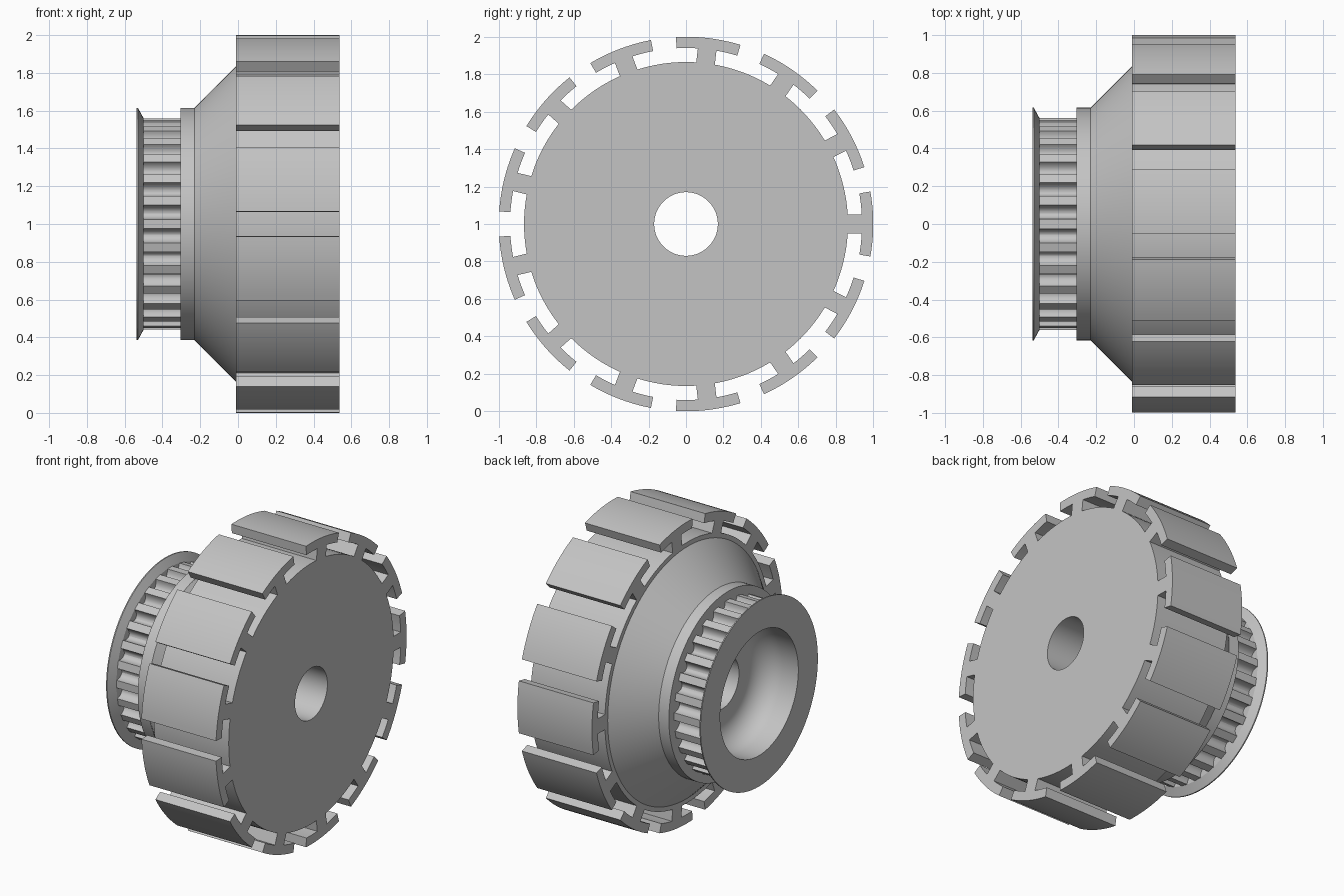
import bpy, bmesh
from math import sin, cos, asin, pi, radians, sqrt

cube = bpy.data.objects.get("Cube")
if cube:
    bpy.data.objects.remove(cube, do_unlink=True)

AXIS_Z = 1.0
FRONT, DRUM_BACK, REAR = 0.5375, -0.01, -0.5375   # stations along the x axis
GEAR_BACK, GEAR_FRONT = -0.50, -0.305

grey = bpy.data.materials.new("plain grey")
grey.use_nodes = True
grey.diffuse_color = (0.55, 0.55, 0.55, 1)
grey.node_tree.nodes["Principled BSDF"].inputs["Base Color"].default_value = (0.55, 0.55, 0.55, 1)


def finish(name, bm):
    bmesh.ops.recalc_face_normals(bm, faces=bm.faces)
    mesh = bpy.data.meshes.new(name)
    bm.to_mesh(mesh)
    bm.free()
    mesh.materials.append(grey)
    mesh.shade_smooth()
    mesh.set_sharp_from_angle(angle=radians(28))
    obj = bpy.data.objects.new(name, mesh)
    bpy.context.collection.objects.link(obj)
    return obj


def polar(r, a):
    return r * cos(a), r * sin(a)


def arc(r, a0, a1, n):
    return [polar(r, a0 + (a1 - a0) * i / n) for i in range(n + 1)]


def lathe(name, profile, steps=128):
    """Revolve a closed (x, radius) profile about the x axis."""
    bm = bmesh.new()
    rings = []
    for i in range(steps):
        c, s = polar(1, 2 * pi * i / steps)
        rings.append([bm.verts.new((x, r * c, AXIS_Z + r * s)) for x, r in profile])
    n = len(profile)
    for i in range(steps):
        a, b = rings[i], rings[(i + 1) % steps]
        for j in range(n):
            k = (j + 1) % n
            bm.faces.new((a[j], a[k], b[k], b[j]))
    return finish(name, bm)


def ring_of_prisms(name, outline, x0, x1, count):
    """Extrude a (y, z) outline along x and repeat it around the axis."""
    bm = bmesh.new()
    for i in range(count):
        c, s = polar(1, 2 * pi * i / count)
        pts = [(u * c - v * s, AXIS_Z + u * s + v * c) for u, v in outline]
        back = [bm.verts.new((x0, y, z)) for y, z in pts]
        front = [bm.verts.new((x1, y, z)) for y, z in pts]
        bm.faces.new(back)
        bm.faces.new(front)
        for j in range(len(pts)):
            k = (j + 1) % len(pts)
            bm.faces.new((back[j], back[k], front[k], front[j]))
    return finish(name, bm)


# Drum, cone, pulley core, flange and the filleted rear recess in one turned body
BORE, RECESS, FLOOR, FILLET = 0.17, 0.41, -0.27, 0.15
outer = [(FRONT, BORE), (FRONT, 0.865), (DRUM_BACK, 0.865), (DRUM_BACK, 0.835),
         (-0.23, 0.615), (GEAR_FRONT, 0.615), (GEAR_FRONT, 0.507),
         (GEAR_BACK, 0.507), (GEAR_BACK, 0.56), (-0.53, 0.615), (REAR, 0.615)]
fillet = [(FLOOR - FILLET + x, RECESS - FILLET + r) for x, r in arc(FILLET, pi / 2, 0, 10)]
lathe("turned_body", outer + [(REAR, RECESS)] + fillet + [(FLOOR, BORE)])

# T-shaped poles around the drum
HALF_STEM, CAP_IN = 0.05, 0.94
half_cap, stem = radians(10), asin(HALF_STEM / CAP_IN)
pole = [(0.863, -HALF_STEM)] + arc(CAP_IN, -stem, -half_cap, 4)
pole += arc(1.0, -half_cap, half_cap, 10)
pole += arc(CAP_IN, half_cap, stem, 4) + [(0.863, HALF_STEM)]
ring_of_prisms("drum_poles", pole, DRUM_BACK, FRONT, 13)

# Belt teeth with rounded grooves between them
TEETH, TIP, DEPTH = 28, 0.56, 0.053
pitch = 2 * pi / TEETH
groove = 0.3 * pitch
flank = []
for i in range(7):
    t = sin(pi / 2 * i / 6)
    flank.append((TIP - DEPTH * sqrt(1 - t * t), pitch / 2 - groove * t))
tooth = [polar(r, -a) for r, a in flank] + [polar(r, a) for r, a in reversed(flank)]
tooth += [polar(0.49, pitch / 2), polar(0.49, -pitch / 2)]
ring_of_prisms("belt_teeth", tooth, GEAR_BACK, GEAR_FRONT, TEETH)
